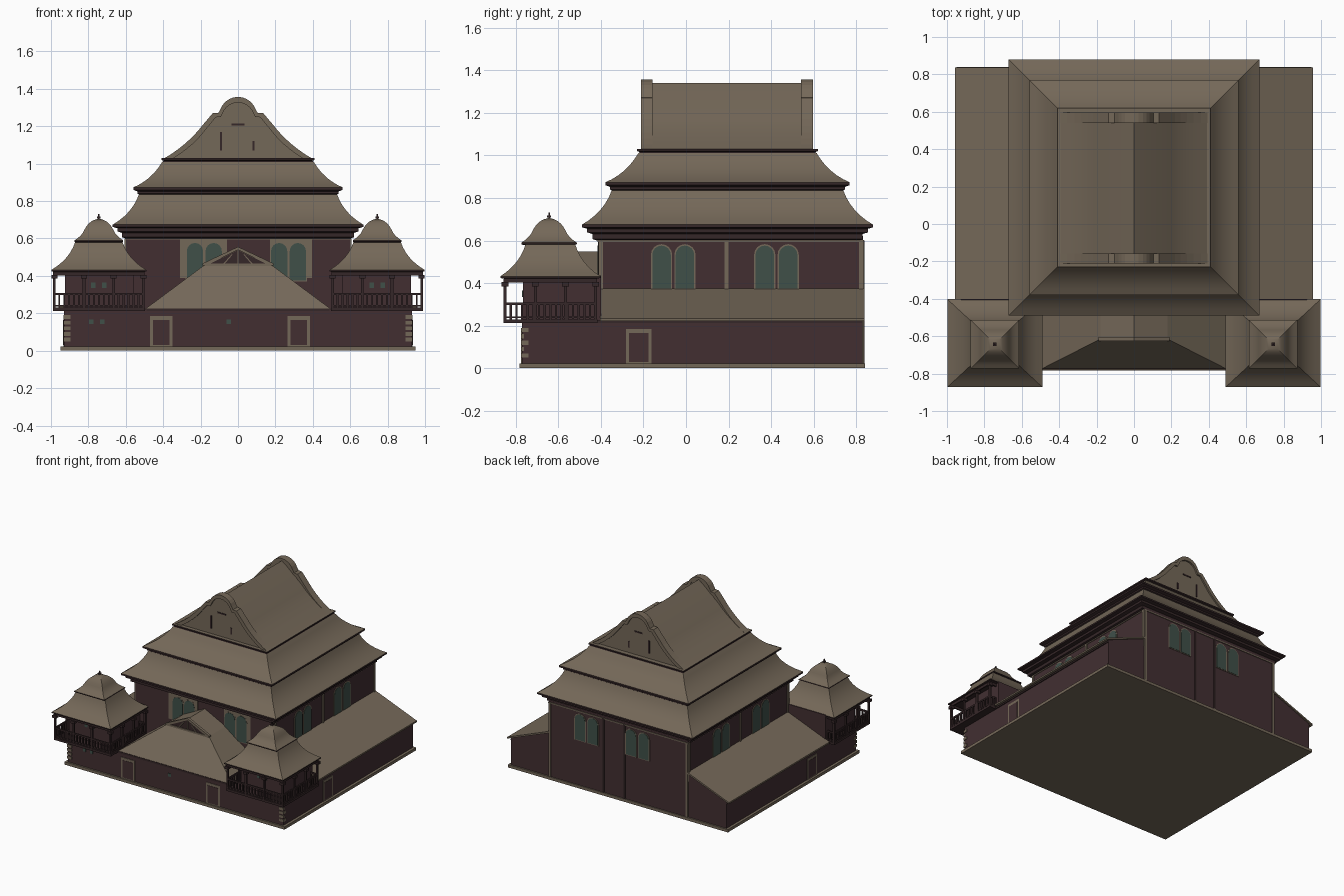
import bpy, bmesh, math

if "Cube" in bpy.data.objects:
    bpy.data.objects.remove(bpy.data.objects["Cube"])


def material(name, rgb):
    m = bpy.data.materials.new(name)
    m.diffuse_color = (*rgb, 1)
    m.use_nodes = True
    m.node_tree.nodes["Principled BSDF"].inputs["Base Color"].default_value = m.diffuse_color
    return m


TAN = material("tan_stone_and_tile", (0.175, 0.138, 0.098))
WALL = material("maroon_wall", (0.054, 0.028, 0.031))
WOOD = material("dark_wood", (0.036, 0.020, 0.021))
GLASS = material("green_glass", (0.050, 0.080, 0.066))


def finish(name, bm, mats, smooth=False):
    bmesh.ops.recalc_face_normals(bm, faces=bm.faces)
    me = bpy.data.meshes.new(name)
    bm.to_mesh(me)
    bm.free()
    for m in mats:
        me.materials.append(m)
    ob = bpy.data.objects.new(name, me)
    bpy.context.collection.objects.link(ob)
    if smooth:
        bpy.ops.object.select_all(action='DESELECT')
        ob.select_set(True)
        bpy.context.view_layer.objects.active = ob
        bpy.ops.object.shade_smooth_by_angle(angle=math.radians(25))
    return ob


def add_box(bm, x0, x1, y0, y1, z0, z1):
    vs = [bm.verts.new((x, y, z)) for z in (z0, z1)
          for x, y in ((x0, y0), (x1, y0), (x1, y1), (x0, y1))]
    for f in ((3, 2, 1, 0), (4, 5, 6, 7), (0, 1, 5, 4), (1, 2, 6, 5), (2, 3, 7, 6), (3, 0, 4, 7)):
        bm.faces.new([vs[i] for i in f])


def boxes(name, mat, *dims):
    bm = bmesh.new()
    for d in dims:
        add_box(bm, *d)
    return finish(name, bm, [mat])


def bezier(a, b, c, n=6):
    return [tuple((1 - t) ** 2 * p + 2 * t * (1 - t) * q + t * t * r for p, q, r in zip(a, b, c))
            for t in (i / n for i in range(n + 1))]


def stack(name, cx, cy, prof, sy=1.0, dy=0.0):
    """Square rings (half width, height); a ring's third value 1 makes the band above it dark."""
    bm = bmesh.new()
    rings = []
    for p in prof:
        h, k = p[0], p[0] * sy + dy
        rings.append([bm.verts.new((cx + a * h, cy + b * k, p[1]))
                      for a, b in ((-1, -1), (1, -1), (1, 1), (-1, 1))])
    for p, lo, hi in zip(prof, rings, rings[1:]):
        for i in range(4):
            f = bm.faces.new((lo[i], lo[(i + 1) % 4], hi[(i + 1) % 4], hi[i]))
            f.material_index = 1 if len(p) > 2 and p[2] else 0
    bm.faces.new(rings[0][::-1]).material_index = 1
    bm.faces.new(rings[-1])
    return finish(name, bm, [TAN, WOOD], True)


# Maps from outline (u, v) and depth d to the four wall directions
SIDES = {"front": lambda u, v, d: (u, -d, v), "back": lambda u, v, d: (u, d, v),
         "right": lambda u, v, d: (d, u, v), "left": lambda u, v, d: (-d, u, v)}


def prism(name, side, outlines, d0, d1, mat, smooth=False):
    bm = bmesh.new()
    for pts in outlines:
        a, b = ([bm.verts.new(SIDES[side](u, v, d)) for u, v in pts] for d in (d0, d1))
        bm.faces.new(a[::-1])
        bm.faces.new(b)
        for i in range(len(pts)):
            j = (i + 1) % len(pts)
            bm.faces.new((a[i], a[j], b[j], b[i]))
    return finish(name, bm, [mat], smooth)


def rect(u0, u1, v0, v1):
    return [(u0, v0), (u1, v0), (u1, v1), (u0, v1)]


def arch(c, w, z0, z1, n=8):
    r = w / 2
    return [(c - r, z0), (c + r, z0)] + [
        (c + r * math.cos(math.pi * i / n), z1 - r + r * math.sin(math.pi * i / n)) for i in range(n + 1)]


# Ground floor, plinth and main hall
boxes("plinth", TAN, (-0.95, 0.95, -0.783, 0.84, 0, 0.022))
boxes("ground_floor", WALL, (-0.93, 0.93, -0.77, 0.828, 0.02, 0.222))
boxes("main_hall", WALL, (-0.6, 0.6, -0.41, 0.832, 0.02, 0.62))
boxes("hall_top_band", TAN, (-0.605, 0.605, -0.415, 0.837, 0.594, 0.603))
boxes("corner_stones", TAN, *[(s * 0.915 - 0.019, s * 0.915 + 0.019 + 0.0, -0.774, -0.74 - 0.02 * (i % 2), z, z + 0.02)
                              for s in (-1, 1) for i, z in enumerate((0.05, 0.08, 0.11, 0.14, 0.17))])

# Lean-to side wings
for side, s in (("right", 1), ("left", -1)):
    prism(side + "_wing_wall", "back", [[(s * 0.93, 0.2), (s * 0.93, 0.23), (s * 0.59, 0.366), (s * 0.59, 0.2)]],
          -0.4, 0.828, WALL)
    prism(side + "_wing_roof", "back", [[(s * 0.957, 0.222), (s * 0.957, 0.234), (s * 0.595, 0.376), (s * 0.595, 0.362)]],
          -0.405, 0.838, TAN)
    prism(side + "_pilasters", side, [rect(y - 0.009, y + 0.009, 0.3, 0.6) for y in (-0.4, 0.19, 0.822)],
          0.59, 0.606, TAN)
    prism(side + "_wing_eave", side, [rect(-0.77, 0.828, 0.212, 0.224)], 0.92, 0.937, WOOD)

# Two-tier flared main roof with stepped cornices
roof = [(0.60, 0.60, 1), (0.62, 0.607, 1), (0.62, 0.63, 1), (0.645, 0.638, 1), (0.645, 0.655, 1), (0.67, 0.662, 1)]
roof += bezier((0.67, 0.674), (0.565, 0.735), (0.53, 0.835))[:-1]
roof += [(0.53, 0.835, 1), (0.538, 0.84, 1), (0.538, 0.852, 1), (0.56, 0.86, 1)]
roof += bezier((0.56, 0.873), (0.46, 0.915), (0.405, 1.01))[:-1]
roof += [(0.405, 1.01, 1), (0.398, 1.015, 1), (0.41, 1.02, 1), (0.41, 1.03)]
stack("main_roof_tiers", 0, 0.195, roof, dy=0.014)

# Top gable roof
slope = bezier((0.39, 1.03), (0.24, 1.12), (0.17, 1.2), 5)
prism("top_roof", "back", [slope + [(0, 1.34)] + [(-x, z) for x, z in slope[::-1]]], -0.18, 0.57, TAN, True)

# Curved gables with raised rims
half = bezier((0.40, 1.025), (0.27, 1.10), (0.19, 1.205), 6) + [(0.135, 1.27), (0.105, 1.272)]
half += [(0.1 * math.cos(a), 1.257 + 0.1 * math.sin(a)) for a in (math.radians(d) for d in range(20, 91, 14))]
outline = half + [(0, 1.357)] + [(-x, z) for x, z in half[::-1]]
inner = [(x * 0.88, 1.025 + (z - 1.025) * 0.91) for x, z in outline]
rim = [[outline[i], outline[i + 1], inner[i + 1], inner[i]] for i in range(len(outline) - 1)]
for side, d in (("front", 0.212), ("back", 0.596)):
    back = d - 0.053
    prism(side + "_gable", side, [outline], back, d - 0.012, TAN)
    prism(side + "_gable_rim", side, rim, back - 0.002, d, TAN)
    prism(side + "_gable_slits", side, [rect(-0.097, -0.085, 1.07, 1.17), rect(0.077, 0.089, 1.07, 1.12),
                                        rect(-0.035, 0.035, 1.205, 1.215)], d - 0.02, d - 0.008, WOOD)

# Paired arched windows of the hall
for side, d, cs in (("front", 0.41, (-0.23, -0.13, 0.22, 0.32)), ("back", 0.832, (0.33, 0.22, -0.11, -0.22)),
                    ("right", 0.6, (-0.115, -0.005, 0.37, 0.48)), ("left", 0.6, (-0.115, -0.005, 0.37, 0.48))):
    if side == "front":
        prism("front_window_panels", side, [rect(-0.31, -0.06, 0.39, 0.596), rect(0.17, 0.395, 0.39, 0.596)],
              d - 0.005, d + 0.003, TAN)
    prism(side + "_window_frames", side, [arch(c, 0.1, 0.37, 0.583) for c in cs], d - 0.005, d + 0.004, TAN)
    prism(side + "_windows", side, [arch(c, 0.087, 0.375, 0.576) for c in cs], d - 0.004, d + 0.006, GLASS)
prism("back_corner_strips", "back", [rect(s * 0.592 - 0.009, s * 0.592 + 0.009, 0.02, 0.6) for s in (-1, 1)],
      0.825, 0.837, TAN)
prism("back_pilasters", "back", [rect(x - 0.008, x + 0.008, 0.02, 0.6) for x in (0.13, -0.05)], 0.825, 0.838, WOOD)

# Doors
for side, d, cs in (("front", 0.77, (-0.41, 0.325)), ("right", 0.93, (-0.222,)), ("left", 0.93, (-0.222,))):
    prism(side + "_door_frames", side, [rect(c - 0.06, c + 0.06, 0.02, 0.185) for c in cs], d - 0.005, d + 0.004, TAN)
    prism(side + "_doors", side, [rect(c - 0.045, c + 0.045, 0.03, 0.165) for c in cs], d - 0.004, d + 0.006, WALL)
prism("small_front_windows", "front", [rect(x - 0.012, x + 0.012, 0.142, 0.166) for x in (-0.785, -0.725, -0.05)],
      0.765, 0.774, GLASS)

# Entrance porch roof: hipped skirt with a small gable on top
bm = bmesh.new()
sec = [(-0.495, 0.224), (-0.18, 0.458), (0, 0.548), (0.18, 0.458), (0.495, 0.224)]
f = [bm.verts.new((x, -0.775 if z < 0.3 else -0.615, z)) for x, z in sec]
b = [bm.verts.new((x, -0.405, z)) for x, z in sec]
for i in range(4):
    bm.faces.new((f[i], f[i + 1], b[i + 1], b[i]))
for loop in ((f[0], f[1], f[3], f[4]), (f[1], f[2], f[3]), (f[0], f[4], b[4], b[0]), b):
    bm.faces.new(loop)
finish("porch_roof", bm, [TAN])
prism("porch_gable_panel", "front", [[(-0.15, 0.465), (0.15, 0.465), (0, 0.538)]], 0.61, 0.62, WOOD)
prism("porch_gable_trim", "front", [
    [(s * 0.19, 0.455), (s * 0.19, 0.466), (0, 0.556), (0, 0.54), (s * 0.165, 0.458)] for s in (-1, 1)]
    + [rect(-0.18, 0.18, 0.452, 0.466), rect(-0.004, 0.004, 0.466, 0.54)]
    + [[(s * 0.07, 0.466), (s * 0.078, 0.466), (s * 0.035, 0.515), (s * 0.028, 0.515)] for s in (-1, 1)],
    0.605, 0.626, TAN)
boxes("porch_eave", WOOD, (-0.49, 0.49, -0.777, -0.765, 0.212, 0.226))

# Corner pavilions with galleries
CY, RX, RY = -0.637, 0.238, 0.213
for label, s in (("right", 1), ("left", -1)):
    cx = s * 0.744
    x0, x1, y0, y1 = cx - RX, cx + RX, CY - RY, CY + RY
    rx = sorted((s * 0.56, s * 0.925))
    boxes(label + "_pavilion_room", WALL, (rx[0], rx[1], -0.765, -0.4, 0.21, 0.435))
    prism(label + "_pavilion_windows", "front", [rect(cx + u - 0.012, cx + u + 0.012, 0.335, 0.365) for u in (-0.03, 0.03)],
          0.76, 0.77, GLASS)
    boxes(label + "_gallery_deck", WOOD, (x0 - 0.008, x1 + 0.008, y0 - 0.008, y1 + 0.008, 0.212, 0.23))
    parts = []
    for z, t in ((0.24, 0.004), (0.303, 0.006), (0.412, 0.010)):
        for y in (y0, y1):
            parts.append((x0, x1, y - 0.005, y + 0.005, z - t, z + t))
        for x in (x0, x1):
            parts.append((x - 0.005, x + 0.005, y0, y1, z - t, z + t))
    boxes(label + "_gallery_rails", WOOD, *parts)
    spots = [(x0 + (x1 - x0) * i / 18, y) for i in range(19) for y in (y0, y1)]
    spots += [(x, y0 + (y1 - y0) * i / 16) for i in range(17) for x in (x0, x1)]
    boxes(label + "_balusters", WOOD, *[(x - 0.005, x + 0.005, y - 0.005, y + 0.005, 0.23, 0.3) for x, y in spots])
    posts = [(x0 + (x1 - x0) * i / 3, y) for i in range(4) for y in (y0, y1)]
    posts += [(x, y0 + (y1 - y0) * i / 3) for i in (1, 2) for x in (x0, x1)]
    boxes(label + "_gallery_posts", WOOD,
          *[(x - 0.007, x + 0.007, y - 0.007, y + 0.007, 0.23, 0.42) for x, y in posts],
          *[(x - 0.016, x + 0.016, y - 0.016, y + 0.016, 0.385, 0.405) for x, y in posts])
    stack(label + "_pavilion_roof", cx, CY,
          [(0.235, 0.42, 1), (0.254, 0.424, 1)] + bezier((0.254, 0.432), (0.155, 0.49), (0.125, 0.585)), sy=0.925)
    stack(label + "_pavilion_cap", cx, -0.643, [(0.12, 0.578, 1), (0.13, 0.583, 1)]
          + bezier((0.13, 0.59), (0.09, 0.615), (0.078, 0.645), 4)[:-1]
          + bezier((0.078, 0.645), (0.055, 0.695), (0.006, 0.705), 5))
    bm = bmesh.new()
    add_box(bm, cx - 0.004, cx + 0.004, -0.647, -0.639, 0.69, 0.732)
    add_box(bm, cx - 0.009, cx + 0.009, -0.652, -0.634, 0.708, 0.718)
    finish(label + "_finial", bm, [WOOD])
